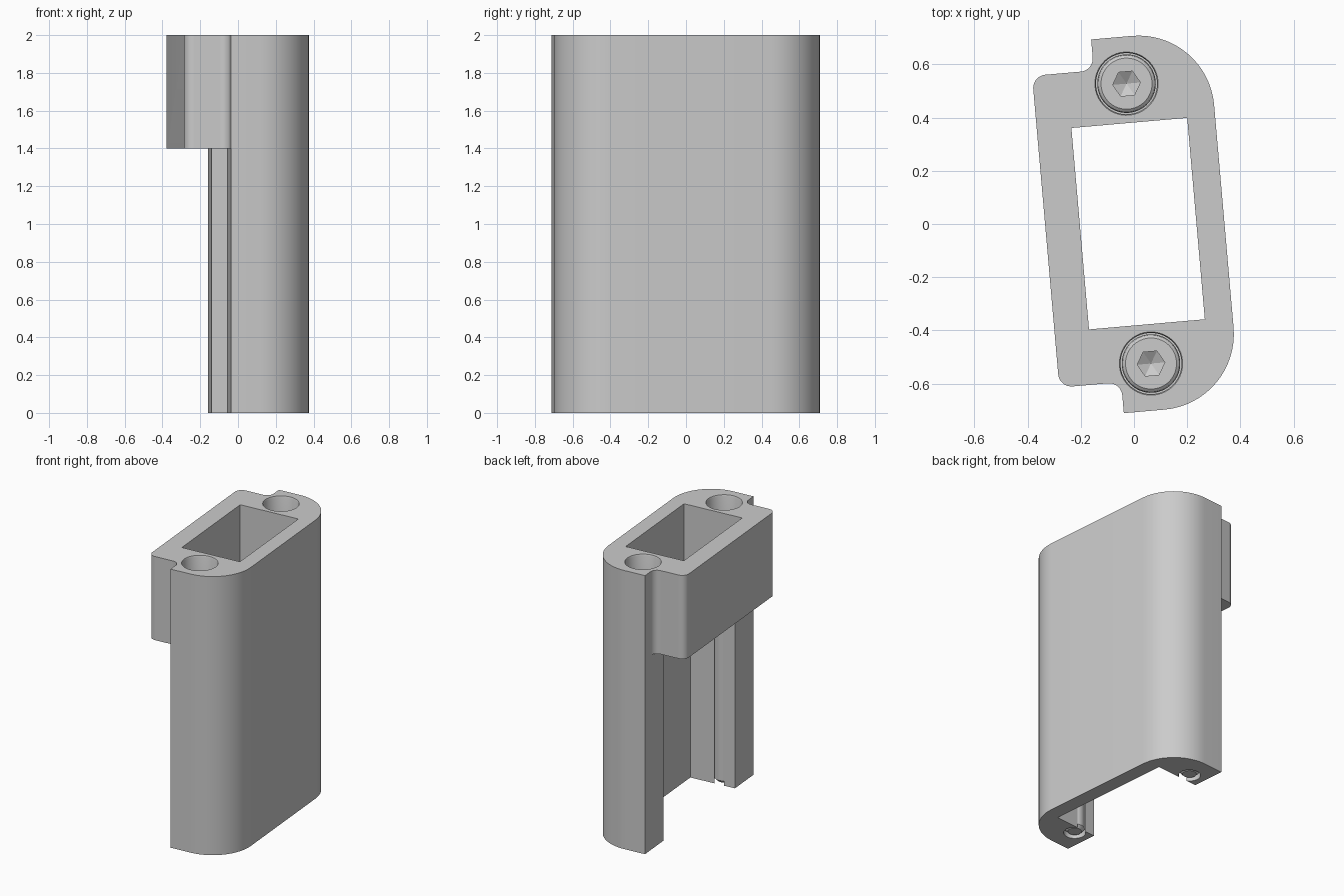
import bpy, bmesh, math
from mathutils import Matrix, Vector

if "Cube" in bpy.data.objects:
    bpy.data.objects.remove(bpy.data.objects["Cube"])

TILT = Matrix.Rotation(math.radians(5), 4, 'Z')   # whole model is turned 5 degrees
SCREW_X, SCREW_Y = 0.018, 0.528


def finish(bm, name):
    bmesh.ops.remove_doubles(bm, verts=bm.verts, dist=1e-5)
    bmesh.ops.recalc_face_normals(bm, faces=bm.faces)
    bm.transform(TILT)
    me = bpy.data.meshes.new(name)
    bm.to_mesh(me)
    bm.free()
    ob = bpy.data.objects.new(name, me)
    bpy.context.collection.objects.link(ob)
    return ob


def rounded(corners, steps=16):
    """Outline from (x, y, radius) right-angle corners."""
    pts = []
    for i, (x, y, r) in enumerate(corners):
        p = Vector((x, y))
        if r == 0:
            pts.append(p)
            continue
        a = (Vector(corners[i - 1][:2]) - p).normalized()
        b = (Vector(corners[(i + 1) % len(corners)][:2]) - p).normalized()
        c = p + r * (a + b)
        for k in range(steps + 1):
            t = math.pi / 2 * k / steps
            pts.append(c - r * (b * math.cos(t) + a * math.sin(t)))
    return pts


def prism(name, pts, z0, z1):
    bm = bmesh.new()
    f = bm.faces.new([bm.verts.new((p[0], p[1], z0)) for p in pts])
    ext = bmesh.ops.extrude_face_region(bm, geom=[f])['geom']
    bmesh.ops.translate(bm, vec=(0, 0, z1 - z0),
                        verts=[v for v in ext if isinstance(v, bmesh.types.BMVert)])
    return finish(bm, name)


def box(name, x0, x1, y, z0, z1):
    return prism(name, [(x0, -y), (x1, -y), (x1, y), (x0, y)], z0, z1)


def lathe(name, profile, x, y, n):
    bm = bmesh.new()
    vs = [bm.verts.new((r, 0, z)) for r, z in profile]
    es = [bm.edges.new(e) for e in zip(vs, vs[1:])]
    bmesh.ops.spin(bm, geom=vs + es, axis=(0, 0, 1), cent=(0, 0, 0),
                   angle=2 * math.pi, steps=n, use_merge=True)
    bmesh.ops.translate(bm, vec=(x, y, 0), verts=bm.verts)
    return finish(bm, name)


def cut(target, cutter):
    m = target.modifiers.new("cut", 'BOOLEAN')
    m.operation, m.solver, m.object = 'DIFFERENCE', 'EXACT', cutter
    cutter.hide_render = True
    bpy.context.view_layer.objects.active = target
    bpy.ops.object.modifier_apply(modifier=m.name)
    bpy.data.objects.remove(cutter)


def smooth(ob):
    bpy.ops.object.select_all(action='DESELECT')
    ob.select_set(True)
    bpy.context.view_layer.objects.active = ob
    bpy.ops.object.shade_smooth_by_angle(angle=math.radians(30))


# Housing: rounded outer shell with the stepped back block
half = [(0.339, 0.705, 0.285), (-0.1, 0.705, 0), (-0.1, 0.588, 0.05), (-0.333, 0.588, 0.05)]
outline = half + [(x, -y, r) for x, y, r in reversed(half)]
housing = prism("housing", rounded(outline), 0, 2)

# Back block only spans the top; below it the shell is an open channel
cut(housing, box("block_cutter", -1, -0.099, 1, -0.5, 1.4))
cut(housing, box("channel_cutter", -1, 0.236, 0.465, -0.5, 1.4))
cut(housing, box("pocket_cutter", -0.203, 0.234, 0.38, 1.0, 2.5))

for side, label in ((1, "rear"), (-1, "front")):
    y = side * SCREW_Y
    # Counterbored screw hole, breaking into the channel as a slot
    cut(housing, lathe("bore_cutter", [(0, -0.1), (0.072, -0.1), (0.072, 1.5), (0.115, 1.5),
                                       (0.115, 1.99), (0.119, 2.0), (0.119, 2.1), (0, 2.1)],
                       SCREW_X, y, 48))
    # Socket-head screw
    screw = lathe(label + "_screw", [(0, 0.01), (0.045, 0.01), (0.064, 0.03), (0.064, 1.5),
                                     (0.11, 1.5), (0.11, 1.68), (0.106, 1.692), (0.096, 1.7),
                                     (0, 1.7)], SCREW_X, y, 48)
    cut(screw, lathe("hex_cutter", [(0, 1.57), (0.052, 1.6), (0.052, 1.8), (0, 1.8)],
                     SCREW_X, y, 6))
    smooth(screw)
smooth(housing)
